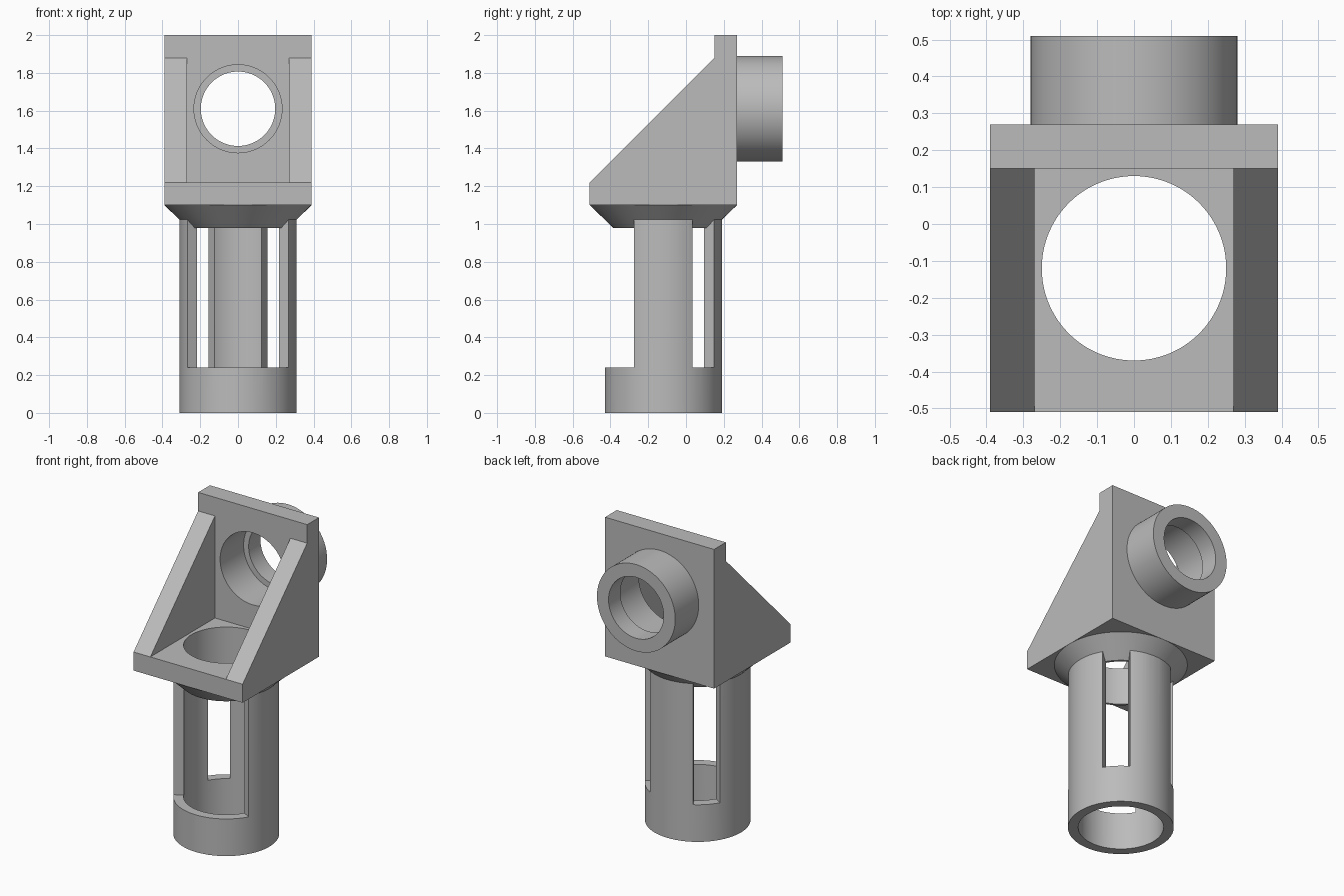
import bpy
import bmesh
from math import radians, cos, sin, pi
from mathutils import Matrix, Vector

cube = bpy.data.objects.get("Cube")
if cube:
    bpy.data.objects.remove(cube, do_unlink=True)

SEGMENTS = 96
COLUMN_Y = -0.12      # axis of the upright tube
BOSS_Z = 1.61         # axis of the rear boss

grey = bpy.data.materials.new("plain grey")
grey.use_nodes = True
grey.diffuse_color = (0.5, 0.5, 0.5, 1)
grey.node_tree.nodes["Principled BSDF"].inputs["Base Color"].default_value = (0.5, 0.5, 0.5, 1)


def make_object(name, bm, matrix=Matrix()):
    bm.transform(matrix)
    bmesh.ops.recalc_face_normals(bm, faces=bm.faces)
    mesh = bpy.data.meshes.new(name)
    bm.to_mesh(mesh)
    bm.free()
    mesh.materials.append(grey)
    obj = bpy.data.objects.new(name, mesh)
    bpy.context.collection.objects.link(obj)
    return obj


def box(name, low, high):
    bm = bmesh.new()
    bmesh.ops.create_cube(bm, size=1)
    low, high = Vector(low), Vector(high)
    scale = Matrix.Diagonal((*(high - low), 1))
    return make_object(name, bm, Matrix.Translation((low + high) / 2) @ scale)


def extrude_x(name, profile, half_width):
    """Extrude a (y, z) outline symmetrically along x."""
    bm = bmesh.new()
    face = bm.faces.new([bm.verts.new((-half_width, y, z)) for y, z in profile])
    result = bmesh.ops.extrude_face_region(bm, geom=[face])
    verts = [v for v in result["geom"] if isinstance(v, bmesh.types.BMVert)]
    bmesh.ops.translate(bm, verts=verts, vec=(2 * half_width, 0, 0))
    return make_object(name, bm)


def sweep(name, profile, matrix, start=0, end=360):
    """Turn a closed (radius, height) outline around z, fully or in part."""
    bm = bmesh.new()
    full = end - start == 360
    steps = round(SEGMENTS * (end - start) / 360)
    rings = []
    for i in range(steps if full else steps + 1):
        a = radians(start + (end - start) * i / steps)
        rings.append([bm.verts.new((r * cos(a), r * sin(a), h)) for r, h in profile])
    n = len(profile)
    for i in range(steps):
        a, b = rings[i], rings[(i + 1) % len(rings)]
        for j in range(n):
            k = (j + 1) % n
            bm.faces.new((a[j], b[j], b[k], a[k]))
    if not full:
        bm.faces.new(rings[0])
        bm.faces.new(rings[-1])
    return make_object(name, bm, matrix)


def solid(name, r_low, r_high, low, high, matrix):
    """Solid cylinder or cone between two heights."""
    bm = bmesh.new()
    bmesh.ops.create_cone(bm, cap_ends=True, segments=SEGMENTS,
                          radius1=r_low, radius2=r_high, depth=high - low)
    return make_object(name, bm, matrix @ Matrix.Translation((0, 0, (low + high) / 2)))


def combine(target, other, operation):
    mod = target.modifiers.new("combine", "BOOLEAN")
    mod.operation = operation
    mod.solver = "EXACT"
    mod.object = other
    bpy.context.view_layer.objects.active = target
    bpy.ops.object.modifier_apply(modifier=mod.name)
    bpy.data.objects.remove(other, do_unlink=True)


column = Matrix.Translation((0, COLUMN_Y, 0))
# Boss axis: local height runs along +y
boss_axis = Matrix.Translation((0, 0, BOSS_Z)) @ Matrix.Rotation(-pi / 2, 4, "X")

# Bracket: base plate, back plate and two sloping side webs in one body
outline = [(-0.51, 1.1), (0.27, 1.1), (0.27, 2), (0.15, 2), (0.15, 1.88), (-0.51, 1.22)]
bracket = extrude_x("bracket", outline, 0.39)
combine(bracket, box("pocket_cutter", (-0.27, -0.8, 1.22), (0.27, 0.15, 2.2)), "DIFFERENCE")
combine(bracket, solid("bore_cutter", 0.25, 0.25, 1, 1.3, column), "DIFFERENCE")
combine(bracket, solid("boss_bore_cutter", 0.233, 0.233, 0, 0.4, boss_axis), "DIFFERENCE")

# Slotted tube: wide front opening and two narrow rear slots, flared at the top
tube = solid("slotted_tube", 0.31, 0.31, 0, 1.1, column)
for start, end in ((-150, -30), (30, 60), (120, 150)):
    wedge = [(0.15, 0.24), (0.5, 0.24), (0.5, 1.06), (0.15, 1.06)]
    combine(tube, sweep("slot_cutter", wedge, column, start, end), "DIFFERENCE")
combine(tube, solid("flare", 0.265, 0.39, 0.98, 1.1, column), "UNION")
combine(tube, solid("tube_bore_cutter", 0.25, 0.25, -0.1, 1.2, column), "DIFFERENCE")

# Rear boss with a stepped bore
ring = [(0.28, 0.27), (0.28, 0.51), (0.197, 0.51), (0.197, 0.39), (0.233, 0.39), (0.233, 0.27)]
boss = sweep("rear_boss", ring, boss_axis)

# Smooth round walls, crisp edges
bpy.ops.object.select_all(action="DESELECT")
for obj in (bracket, tube, boss):
    obj.select_set(True)
bpy.context.view_layer.objects.active = bracket
bpy.ops.object.shade_smooth_by_angle(angle=radians(30))
